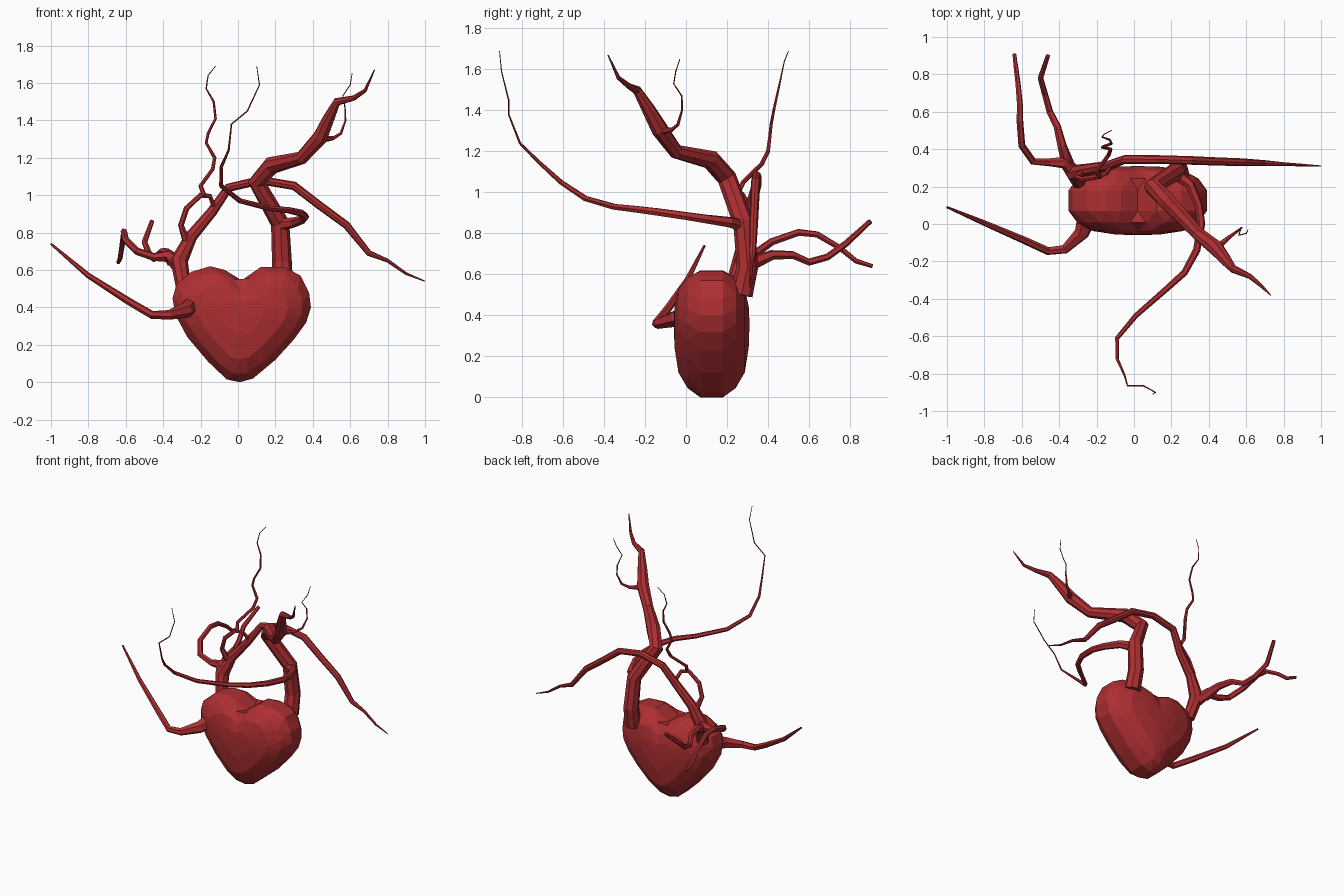
import bpy, bmesh, math
from mathutils import Vector

cube = bpy.data.objects.get("Cube")
if cube:
    bpy.data.objects.remove(cube)

red = bpy.data.materials.new("deep red")
COLOR = (0.42, 0.028, 0.032, 1)
red.diffuse_color = COLOR
red.use_nodes = True
bsdf = red.node_tree.nodes["Principled BSDF"]
bsdf.inputs["Base Color"].default_value = COLOR
bsdf.inputs["Roughness"].default_value = 0.6


def finish(name, bm):
    bmesh.ops.recalc_face_normals(bm, faces=bm.faces[:])
    mesh = bpy.data.meshes.new(name)
    bm.to_mesh(mesh)
    bm.free()
    mesh.materials.append(red)
    obj = bpy.data.objects.new(name, mesh)
    bpy.context.collection.objects.link(obj)
    return obj


def vessel(name, path, sides=6):
    """Flat-shaded tapering tube; each path point is x, y, z, radius."""
    pts = [Vector(p[:3]) for p in path]
    bm = bmesh.new()
    rings = []
    normal = None
    for i, p in enumerate(pts):
        a = (p - pts[i - 1]).normalized() if i else None
        b = (pts[i + 1] - p).normalized() if i < len(pts) - 1 else None
        t = ((a or b) + (b or a)).normalized()
        if normal is None:
            normal = t.orthogonal()
        normal = (normal - t * normal.dot(t)).normalized()
        side = t.cross(normal)
        r = path[i][3]
        rings.append([bm.verts.new(p + r * (math.cos(k * math.tau / sides) * normal
                                            + math.sin(k * math.tau / sides) * side))
                      for k in range(sides)])
    for lo, hi in zip(rings, rings[1:]):
        for k in range(sides):
            n = (k + 1) % sides
            bm.faces.new((lo[k], lo[n], hi[n], hi[k]))
    bm.faces.new(rings[0])
    bm.faces.new(rings[-1])
    return finish(name, bm)


# Heart body: outline shrunk in staggered rings towards a domed front and back
OUTLINE = [(0.01, 0), (0.08, 0.02), (0.2, 0.12), (0.3, 0.23), (0.365, 0.32), (0.39, 0.4),
           (0.38, 0.48), (0.335, 0.57), (0.25, 0.615), (0.12, 0.615), (0.02, 0.545),
           (-0.07, 0.6), (-0.15, 0.62), (-0.25, 0.59), (-0.33, 0.52), (-0.35, 0.45),
           (-0.335, 0.36), (-0.27, 0.24), (-0.16, 0.11), (-0.06, 0.015)]
CENTER, DEPTH = Vector((0.02, 0.36)), 0.125
N = len(OUTLINE)


def heart_ring(bm, scale, y, stagger):
    ring = []
    for k in range(N):
        p = Vector(OUTLINE[k])
        if stagger:
            p = (p + Vector(OUTLINE[(k + 1) % N])) / 2
        q = CENTER + (p - CENTER) * scale
        ring.append(bm.verts.new((q.x, DEPTH + y, q.y)))
    return ring


def bridge(bm, a, b, a_staggered):
    for k in range(N):
        n = (k + 1) % N
        if a_staggered:
            bm.faces.new((a[k], a[n], b[n]))
            bm.faces.new((a[k], b[n], b[k]))
        else:
            bm.faces.new((a[k], a[n], b[k]))
            bm.faces.new((a[n], b[n], b[k]))


bm = bmesh.new()
rims = []
for sign in (-1, 1):
    prev = heart_ring(bm, 1, sign * 0.055, False)
    rims.append(prev)
    for i, (s, y) in enumerate([(0.89, 0.118), (0.66, 0.162), (0.33, 0.181)]):
        ring = heart_ring(bm, s, sign * y, i % 2 == 0)
        bridge(bm, prev, ring, i % 2 == 1)
        prev = ring
    tip = bm.verts.new((CENTER.x, DEPTH + sign * 0.185, CENTER.y))
    for k in range(N):
        bm.faces.new((prev[k], prev[(k + 1) % N], tip))
for k in range(N):
    n = (k + 1) % N
    bm.faces.new((rims[0][k], rims[0][n], rims[1][n], rims[1][k]))
finish("heart_body", bm)

# Left side: thick main artery and its branches
vessel("left_artery", [
    (0.24, 0.27, 0.5, 0.055), (0.235, 0.3, 0.64, 0.053), (0.225, 0.28, 0.85, 0.05),
    (0.1, 0.2, 1.07, 0.048), (0.18, 0.12, 1.16, 0.048), (0.34, -0.05, 1.2, 0.036),
    (0.44, -0.13, 1.31, 0.042), (0.48, -0.18, 1.4, 0.034), (0.53, -0.24, 1.5, 0.022),
    (0.62, -0.28, 1.52, 0.014), (0.68, -0.33, 1.56, 0.01), (0.73, -0.38, 1.67, 0.003)], 8)
vessel("left_artery_twig", [
    (0.45, -0.12, 1.3, 0.02), (0.51, -0.07, 1.305, 0.011), (0.55, -0.04, 1.33, 0.008),
    (0.575, -0.02, 1.4, 0.005), (0.572, -0.02, 1.47, 0.004), (0.56, -0.06, 1.53, 0.003),
    (0.6, -0.05, 1.59, 0.003), (0.61, -0.03, 1.65, 0.002)])
vessel("front_sweeping_vessel", [
    (0.22, 0.27, 0.84, 0.035), (0.3, 0.21, 0.855, 0.027), (0.345, 0.1, 0.87, 0.023),
    (0.36, 0, 0.885, 0.021), (0.335, -0.14, 0.905, 0.02), (0.27, -0.26, 0.92, 0.018),
    (0.17, -0.35, 0.93, 0.016), (0.01, -0.49, 0.97, 0.014), (-0.09, -0.61, 1.05, 0.012),
    (-0.09, -0.72, 1.15, 0.009), (-0.05, -0.81, 1.24, 0.006), (-0.035, -0.865, 1.38, 0.004),
    (0.05, -0.865, 1.45, 0.004), (0.115, -0.9, 1.59, 0.003), (0.1, -0.91, 1.69, 0.002)])

# Right side: trunk arching behind the heart to the far left
vessel("right_arching_trunk", [
    (-0.29, 0.22, 0.5, 0.04), (-0.315, 0.27, 0.65, 0.048), (-0.25, 0.29, 0.78, 0.033),
    (-0.14, 0.31, 0.91, 0.028), (-0.05, 0.345, 1.04, 0.024), (0.12, 0.345, 1.08, 0.023),
    (0.3, 0.34, 1.05, 0.023), (0.43, 0.335, 0.95, 0.022), (0.58, 0.33, 0.84, 0.021),
    (0.7, 0.325, 0.69, 0.016), (0.8, 0.32, 0.65, 0.01), (0.9, 0.315, 0.58, 0.007),
    (1.0, 0.31, 0.54, 0.003)], 8)
vessel("right_loop", [
    (-0.27, 0.28, 0.74, 0.024), (-0.305, 0.25, 0.84, 0.016), (-0.275, 0.24, 0.93, 0.015),
    (-0.2, 0.25, 1.0, 0.014), (-0.15, 0.27, 0.995, 0.013), (-0.125, 0.31, 0.93, 0.014)])
vessel("right_tall_twig", [
    (-0.18, 0.25, 0.995, 0.013), (-0.2, 0.28, 1.05, 0.012), (-0.135, 0.37, 1.14, 0.011),
    (-0.125, 0.4, 1.2, 0.01), (-0.17, 0.41, 1.28, 0.008), (-0.16, 0.415, 1.33, 0.008),
    (-0.12, 0.43, 1.41, 0.007), (-0.13, 0.45, 1.5, 0.006), (-0.17, 0.465, 1.57, 0.004),
    (-0.16, 0.48, 1.64, 0.003), (-0.12, 0.5, 1.69, 0.002)])

# Right side: two vessels trailing to the back
vessel("back_vessel_outer", [
    (-0.31, 0.26, 0.62, 0.045), (-0.37, 0.33, 0.675, 0.035), (-0.45, 0.33, 0.67, 0.022),
    (-0.54, 0.335, 0.7, 0.02), (-0.6, 0.42, 0.76, 0.019), (-0.61, 0.55, 0.805, 0.018),
    (-0.61, 0.64, 0.795, 0.016), (-0.62, 0.75, 0.73, 0.014), (-0.63, 0.83, 0.665, 0.013),
    (-0.64, 0.91, 0.64, 0.01)])
vessel("back_vessel_inner", [
    (-0.35, 0.31, 0.65, 0.036), (-0.385, 0.42, 0.695, 0.025), (-0.41, 0.52, 0.695, 0.02),
    (-0.45, 0.6, 0.66, 0.018), (-0.475, 0.69, 0.685, 0.017), (-0.5, 0.78, 0.75, 0.016),
    (-0.46, 0.9, 0.86, 0.012)])

# Right side: vessel leaving the front of the heart
vessel("front_right_vessel", [
    (-0.25, 0.04, 0.41, 0.055), (-0.28, -0.05, 0.385, 0.042), (-0.37, -0.135, 0.36, 0.026),
    (-0.46, -0.145, 0.36, 0.022), (-0.58, -0.09, 0.43, 0.02), (-0.8, 0.005, 0.57, 0.015),
    (-1.0, 0.09, 0.74, 0.006)])
